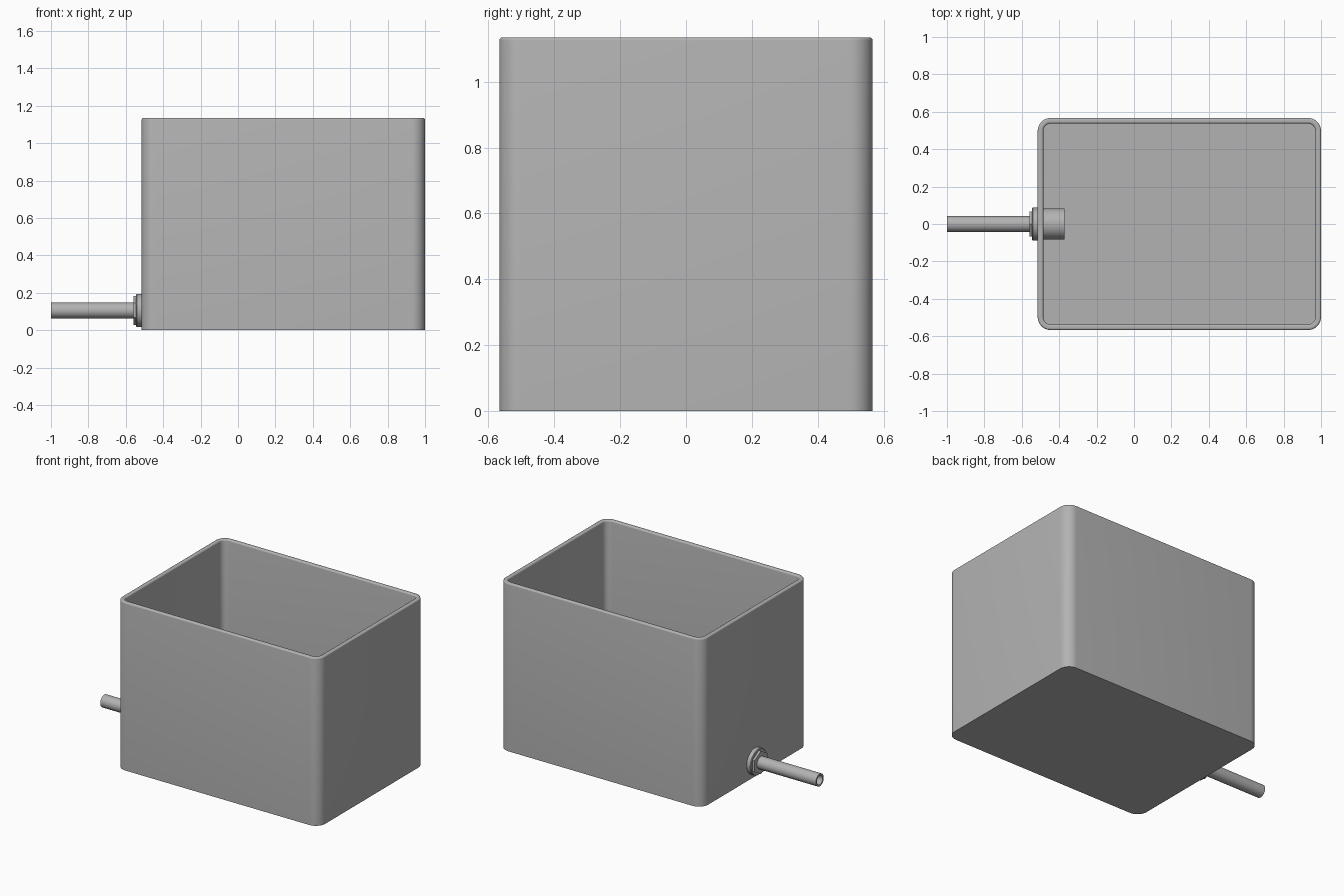
import bpy
import bmesh
import math

cube = bpy.data.objects.get("Cube")
if cube:
    bpy.data.objects.remove(cube, do_unlink=True)

grey = bpy.data.materials.new("plain grey")
grey.use_nodes = True
colour = (0.45, 0.45, 0.45, 1)
grey.diffuse_color = colour
grey.node_tree.nodes["Principled BSDF"].inputs["Base Color"].default_value = colour

# Tank dimensions
X0, X1, HALF_Y, TOP = -0.515, 1.0, 0.567, 1.135
WALL, FLOOR, CORNER, FILLET = 0.03, 0.02, 0.07, 0.01
PIPE_Z = 0.106


def finish(name, bm):
    bmesh.ops.recalc_face_normals(bm, faces=bm.faces)
    mesh = bpy.data.meshes.new(name)
    bm.to_mesh(mesh)
    bm.free()
    mesh.materials.append(grey)
    obj = bpy.data.objects.new(name, mesh)
    bpy.context.collection.objects.link(obj)
    bpy.ops.object.select_all(action="DESELECT")
    obj.select_set(True)
    bpy.context.view_layer.objects.active = obj
    bpy.ops.object.shade_smooth_by_angle(angle=math.radians(35))


def skin(bm, rings, closed=False):
    """Join successive rings of vertices with quads; cap the ends unless closed."""
    n = len(rings[0])
    pairs = list(zip(rings, rings[1:]))
    if closed:
        pairs.append((rings[-1], rings[0]))
    else:
        bm.faces.new(rings[0])
        bm.faces.new(rings[-1])
    for a, b in pairs:
        for i in range(n):
            j = (i + 1) % n
            bm.faces.new((a[i], a[j], b[j], b[i]))


def rounded_ring(bm, inset, z, steps=10):
    """Rounded rectangle at height z, inset from the outer wall."""
    cx, hx, r = (X0 + X1) / 2, (X1 - X0) / 2 - CORNER, CORNER - inset
    ring = []
    for k, (sx, sy) in enumerate(((1, 1), (-1, 1), (-1, -1), (1, -1))):
        for i in range(steps + 1):
            a = (k + i / steps) * math.pi / 2
            ring.append(bm.verts.new((cx + sx * hx + r * math.cos(a),
                                      sy * (HALF_Y - CORNER) + r * math.sin(a), z)))
    return ring


def turned(name, profile, sides=48, closed=False):
    """Turn (x, radius) points about the pipe axis."""
    bm = bmesh.new()
    rings = []
    for x, r in profile:
        angles = [2 * math.pi * i / sides for i in range(sides)]
        rings.append([bm.verts.new((x, r * math.sin(a), PIPE_Z + r * math.cos(a)))
                      for a in angles])
    skin(bm, rings, closed)
    finish(name, bm)


# Open tank with a softened rim
section = [(0, 0)]
for i in range(5):
    a = i / 4 * math.pi / 2
    section.append((FILLET * (1 - math.cos(a)), TOP - FILLET * (1 - math.sin(a))))
section += [(WALL - d, z) for d, z in reversed(section[1:])]
section.append((WALL, FLOOR))
bm = bmesh.new()
skin(bm, [rounded_ring(bm, d, z) for d, z in section])
finish("tank", bm)

# Hollow outlet pipe through the wall
turned("outlet_pipe", [(-1, 0.042), (-0.4, 0.042), (-0.4, 0.031), (-1, 0.031)], closed=True)

# Round flange and hexagonal nut outside the wall
turned("flange", [(-0.545, 0.084), (-0.541, 0.088), (X0, 0.088)])
turned("hex_nut", [(-0.56, 0.078), (-0.53, 0.078)], sides=6)

# Fitting inside the tank
turned("inner_fitting", [(X0 + WALL / 2, 0.083), (-0.372, 0.083)])
